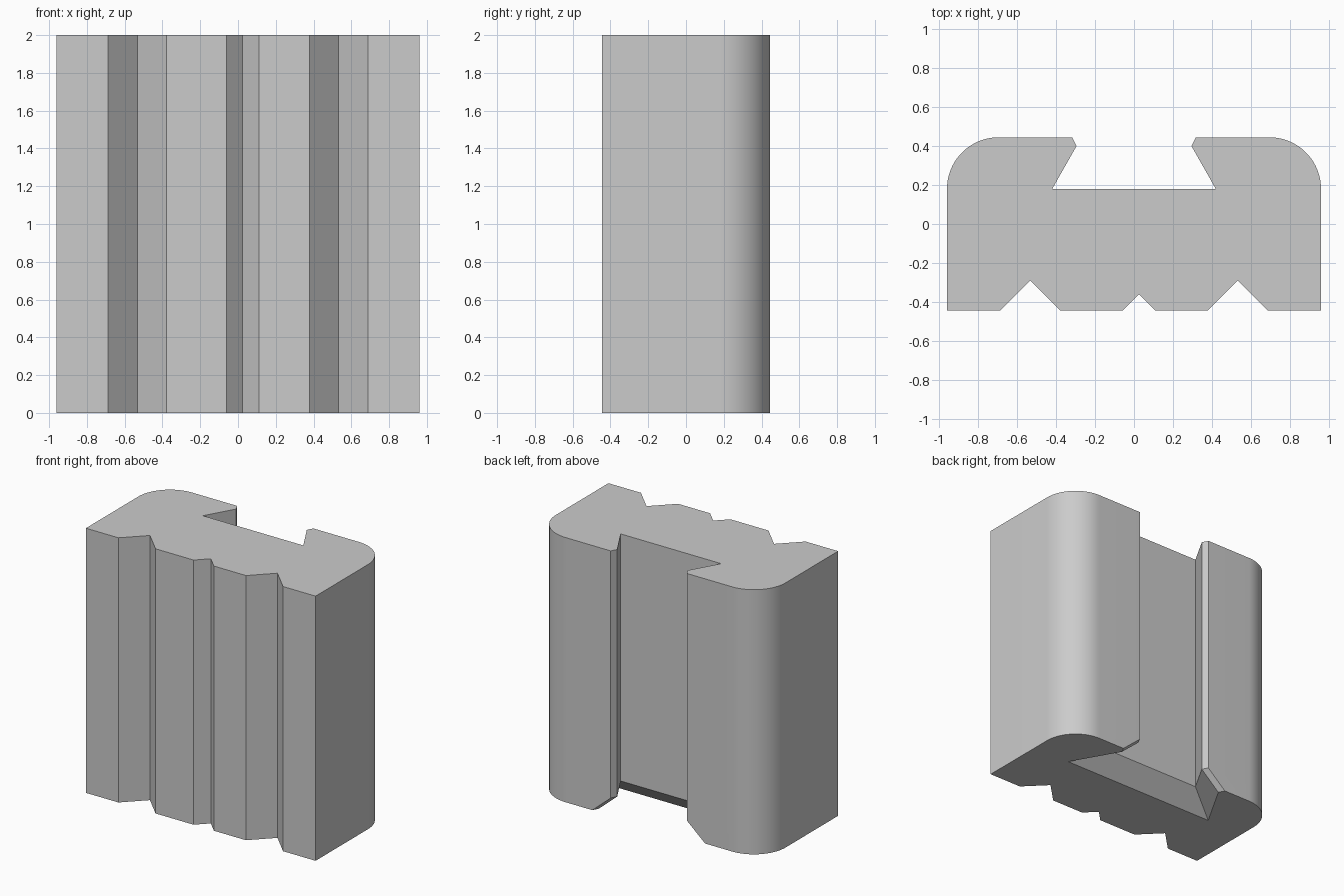
import bpy
import bmesh
from math import radians, sin, cos, sqrt

if "Cube" in bpy.data.objects:
    bpy.data.objects.remove(bpy.data.objects["Cube"], do_unlink=True)

HALF_W, HALF_D, HEIGHT = 0.96, 0.445, 2.0
RADIUS, FLARE = 0.265, 0.133
ARC_STEPS = 20

# Plain grey material
grey = bpy.data.materials.new("plain grey")
grey.use_nodes = True
colour = (0.6, 0.6, 0.6, 1.0)
grey.diffuse_color = colour
grey.node_tree.nodes["Principled BSDF"].inputs["Base Color"].default_value = colour


def slot_half(grow):
    """Dovetail slot from lip to floor on the +x side, widened by grow."""
    side = grow * 2 / sqrt(3)
    return [(0.318 + side, HALF_D), (0.295 + side, 0.40),
            (0.42 + grow * sqrt(3), 0.18 - grow)]


def corner_arc():
    """Rounded back corner on the +x side, from side wall to back wall."""
    cx, cy = HALF_W - RADIUS, HALF_D - RADIUS
    angles = [radians(90 * i / ARC_STEPS) for i in range(ARC_STEPS + 1)]
    return [(cx + RADIUS * cos(a), cy + RADIUS * sin(a)) for a in angles]


def v_groove(centre, size):
    """Right-angled groove in the front wall."""
    return [(centre - size, -HALF_D), (centre, size - HALF_D),
            (centre + size, -HALF_D)]


def outline(grow):
    """Full cross-section, counter-clockwise from the front left edge."""
    front = [(-HALF_W, -HALF_D)]
    for centre, size in ((-0.533, 0.155), (0.025, 0.085), (0.533, 0.155)):
        front += v_groove(centre, size)
    front.append((HALF_W, -HALF_D))
    back = corner_arc() + slot_half(grow)
    return front + back + [(-x, y) for x, y in reversed(back)]


# Body: stacked outlines, the slot flaring out towards the bottom
bm = bmesh.new()
rings = [[bm.verts.new((x, y, z)) for x, y in outline(grow)]
         for z, grow in ((0, FLARE), (FLARE, 0), (HEIGHT, 0))]
for low, high in zip(rings, rings[1:]):
    for i in range(len(low)):
        j = (i + 1) % len(low)
        bm.faces.new((low[i], low[j], high[j], high[i]))
bm.faces.new(list(reversed(rings[0])))
bm.faces.new(rings[-1])

# Merge the coplanar wall strips
bmesh.ops.dissolve_limit(bm, angle_limit=radians(0.5),
                         verts=bm.verts[:], edges=bm.edges[:])
bmesh.ops.recalc_face_normals(bm, faces=bm.faces[:])

mesh = bpy.data.meshes.new("slotted_block")
bm.to_mesh(mesh)
bm.free()
mesh.materials.append(grey)
block = bpy.data.objects.new("slotted_block", mesh)
bpy.context.collection.objects.link(block)

# Smooth round corners, crisp edges
bpy.ops.object.select_all(action="DESELECT")
block.select_set(True)
bpy.context.view_layer.objects.active = block
bpy.ops.object.shade_smooth_by_angle(angle=radians(25))
